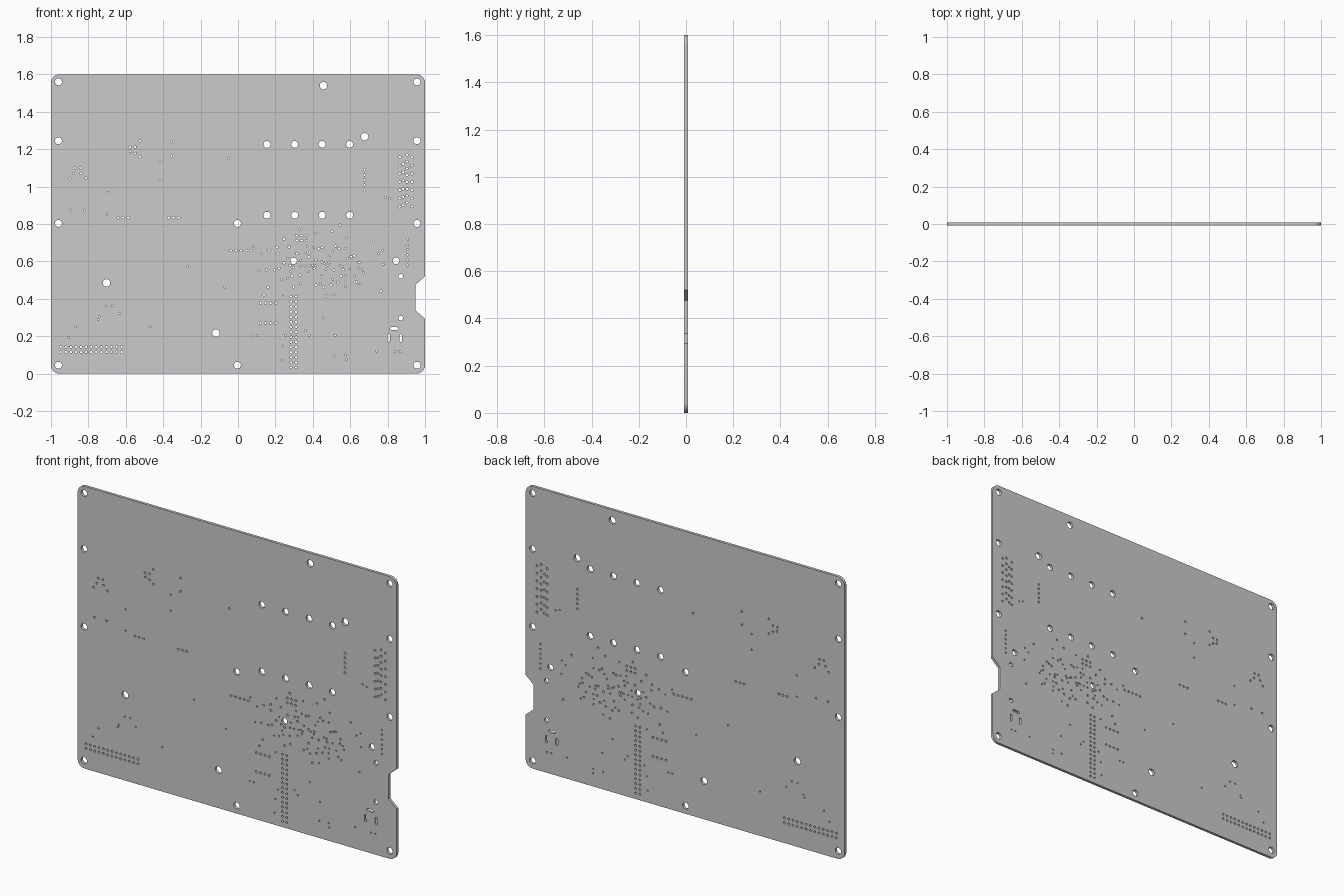
import bpy, bmesh, math, random

THICK = 0.016
random.seed(4)

curve = bpy.data.curves.new("circuit_board", 'CURVE')
curve.dimensions = '2D'
curve.fill_mode = 'BOTH'
curve.extrude = THICK / 2
holes = []


def loop(points):
    s = curve.splines.new('POLY')
    s.points.add(len(points) - 1)
    for p, (x, z) in zip(s.points, points):
        p.co = (x, z, 0, 1)
    s.use_cyclic_u = True


def arc(cx, cz, r, a0, a1, n):
    return [(cx + r * math.cos(math.radians(a0 + (a1 - a0) * i / n)),
             cz + r * math.sin(math.radians(a0 + (a1 - a0) * i / n))) for i in range(n + 1)]


def hole(x, z, r, sides=12):
    # skip any hole that would run into an earlier one
    if any(math.hypot(x - a, z - b) < r + c + 0.004 for a, b, c in holes):
        return False
    holes.append((x, z, r))
    loop(arc(x, z, r, 360, 0, sides)[:-1])
    return True


def grid(x0, x1, nx, z0, z1, nz, r=0.0062):
    for i in range(nx):
        for j in range(nz):
            hole(x0 + (x1 - x0) * i / max(nx - 1, 1), z0 + (z1 - z0) * j / max(nz - 1, 1), r)


def slot(x, z, w, h):
    r = min(w, h) / 2
    dx, dz = w / 2 - r, h / 2 - r
    if dx > dz:
        pts = arc(x + dx, z, r, -90, 90, 8) + arc(x - dx, z, r, 90, 270, 8)
    else:
        pts = arc(x, z + dz, r, 0, 180, 8) + arc(x, z - dz, r, 180, 360, 8)
    holes.append((x, z, max(w, h) / 2))
    loop(pts)


# board outline with rounded corners and edge notch
R = 0.045
loop(arc(-1 + R, R, R, 180, 270, 10) + arc(1 - R, R, R, 270, 360, 10)
     + [(1, 0.294), (0.95, 0.337), (0.95, 0.476), (1, 0.52)]
     + arc(1 - R, 1.6 - R, R, 0, 90, 10) + arc(-1 + R, 1.6 - R, R, 90, 180, 10))

# mounting holes
for z in (0.045, 0.803, 1.245, 1.56):
    for x in (-0.96, 0.957):
        hole(x, z, 0.0185, 32)
for z in (0.045, 0.803):
    hole(-0.003, z, 0.0185, 32)
for x in (0.155, 0.303, 0.45, 0.597):
    for z in (0.847, 1.226):
        hole(x, z, 0.0185, 32)
for x, z in ((0.297, 0.603), (0.845, 0.603)):
    hole(x, z, 0.0175, 32)
for x, z in ((0.457, 1.54), (0.677, 1.267), (-0.703, 0.485), (-0.118, 0.217)):
    hole(x, z, 0.02, 32)
for z in (0.297, 0.52):
    hole(0.87, z, 0.0125, 24)

# power jack slots
slot(0.835, 0.241, 0.045, 0.014)
slot(0.805, 0.19, 0.013, 0.042)
slot(0.87, 0.19, 0.013, 0.042)

# pin headers
grid(-0.948, -0.622, 13, 0.115, 0.142, 2)
grid(0.284, 0.311, 2, 0.033, 0.412, 15)
grid(0.12, 0.202, 4, 0.27, 0.377, 2)
grid(-0.038, 0.071, 5, 0.658, 0.658, 1)
grid(0.314, 0.367, 3, 0.712, 0.738, 2)
grid(-0.64, -0.587, 3, 0.834, 0.834, 1)
grid(-0.37, -0.317, 3, 0.834, 0.834, 1)
grid(0.676, 0.676, 1, 0.98, 1.09, 5)
grid(0.908, 0.908, 1, 0.58, 0.717, 6, 0.005)

# side connector pins
grid(0.865, 0.93, 2, 0.893, 1.157, 7)
grid(0.883, 0.883, 1, 0.9, 1.12, 6)
grid(0.903, 0.903, 1, 0.915, 1.17, 8)

# component leads
for x, z in ((-.9, 1.042), (-.88, 1.07), (-.87, 1.1), (-.843, 1.1), (-.838, 1.07), (-.813, 1.045),
             (-.895, .873), (-.82, .873), (-.578, 1.21), (-.575, 1.187), (-.55, 1.212),
             (-.55, 1.177), (-.525, 1.243), (-.525, 1.16), (-.355, 1.24), (-.355, 1.165),
             (-.05, 1.15)):
    hole(x, z, 0.006)

# scattered single vias
for x, z in ((-.417, 1.13), (-.417, 1.04), (-.7, .97), (-.7, .85), (-.27, .573), (-.07, .463),
             (-.705, .362), (-.67, .362), (-.635, .322), (-.742, .305), (-.748, .29), (-.47, .25),
             (-.87, .25), (-.905, .195), (.787, .943), (.812, .935), (.84, .117), (.867, .117),
             (.74, .12), (.515, .097), (.575, .1), (.578, .075), (.455, .3), (.36, .23), (.52, .205),
             (.08, .205), (.105, .205), (.24, .147), (.235, .068), (.255, .205), (.38, .205)):
    hole(x, z, 0.0045, 10)

# dense via cluster around the main chip
count = 0
while count < 90:
    x, z = random.gauss(0.41, 0.18), random.gauss(0.57, 0.085)
    if 0.07 < x < 0.78 and 0.4 < z < 0.8:
        count += hole(x, z, random.choice((0.0045, 0.006)), 10)

# turn the filled outline into an upright mesh plate
temp = bpy.data.objects.new("outline", curve)
bpy.context.collection.objects.link(temp)
mesh = bpy.data.meshes.new_from_object(temp.evaluated_get(bpy.context.evaluated_depsgraph_get()))
bpy.data.objects.remove(temp)
mesh.name = "circuit_board"
bm = bmesh.new()
bm.from_mesh(mesh)
bmesh.ops.remove_doubles(bm, verts=bm.verts, dist=1e-5)
for v in bm.verts:
    x, y, z = v.co
    v.co = (x, -z, y)
bmesh.ops.recalc_face_normals(bm, faces=bm.faces)
bm.to_mesh(mesh)
bm.free()
board = bpy.data.objects.new("circuit_board", mesh)
bpy.context.collection.objects.link(board)
bpy.context.view_layer.objects.active = board
board.select_set(True)
bpy.ops.object.shade_smooth_by_angle(angle=math.radians(40))
